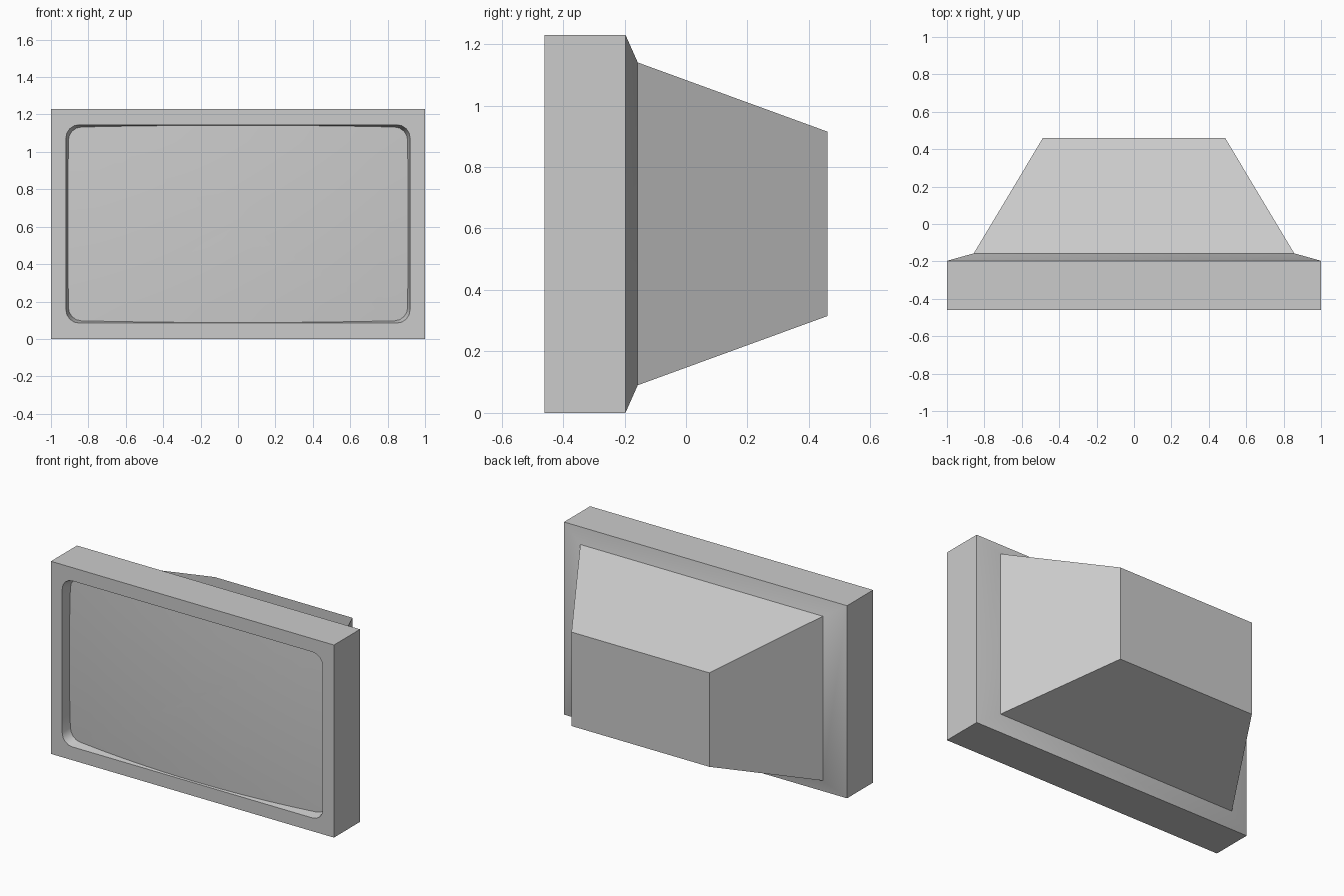
import bpy, bmesh, math

if "Cube" in bpy.data.objects:
    bpy.data.objects.remove(bpy.data.objects["Cube"])

FRONT, MID_Z = -0.46, 0.615

grey = bpy.data.materials.new("light grey plastic")
grey.use_nodes = True
color = (0.6, 0.6, 0.6, 1)
grey.diffuse_color = color
grey.node_tree.nodes["Principled BSDF"].inputs["Base Color"].default_value = color


def finish(name, bm):
    bmesh.ops.recalc_face_normals(bm, faces=bm.faces)
    mesh = bpy.data.meshes.new(name)
    bm.to_mesh(mesh)
    bm.free()
    mesh.materials.append(grey)
    obj = bpy.data.objects.new(name, mesh)
    bpy.context.collection.objects.link(obj)
    bpy.ops.object.select_all(action="DESELECT")
    obj.select_set(True)
    bpy.context.view_layer.objects.active = obj
    bpy.ops.object.shade_smooth_by_angle(angle=math.radians(30))
    return obj


def rect(bm, half_x, half_z, y):
    return [bm.verts.new((sx * half_x, y, MID_Z + sz * half_z))
            for sx, sz in ((-1, -1), (1, -1), (1, 1), (-1, 1))]


def bridge(bm, a, b):
    n = len(a)
    for i in range(n):
        bm.faces.new((a[i], a[(i + 1) % n], b[(i + 1) % n], b[i]))


def rounded_outline(half_x, half_z, r, arc=4, split=10):
    """Rounded rectangle as (x, z) pairs, with its straight edges divided."""
    corners = []
    for k, (sx, sz) in enumerate(((1, 1), (-1, 1), (-1, -1), (1, -1))):
        for j in range(arc + 1):
            a = (k + j / arc) * math.pi / 2
            corners.append((sx * (half_x - r) + r * math.cos(a),
                            sz * (half_z - r) + r * math.sin(a)))
    points = []
    for i, p in enumerate(corners):
        q = corners[(i + 1) % len(corners)]
        steps = split if i % (arc + 1) == arc else 1
        points += [(p[0] + (q[0] - p[0]) * t / steps,
                    p[1] + (q[1] - p[1]) * t / steps) for t in range(steps)]
    return points


def glass_depth(x, z):
    return 0.002 + 0.065 * x * x + 0.04 * z * z


opening = rounded_outline(0.92, 0.53, 0.07)
inner = [(x - math.copysign(0.2 * glass_depth(x, z), x) * min(1, abs(x) / 0.85),
          z - math.copysign(0.2 * glass_depth(x, z), z) * min(1, abs(z) / 0.46))
         for x, z in opening]

# Housing: front frame, sloped shoulder and tapering back
bm = bmesh.new()
sections = [rect(bm, *s) for s in ((1, MID_Z, FRONT), (1, MID_Z, -0.197),
                                   (0.857, 0.525, -0.157), (0.487, 0.3, 0.46))]
for a, b in zip(sections, sections[1:]):
    bridge(bm, a, b)
bm.faces.new(sections[-1])

# Frame face around the opening, and the recess wall
rim = [bm.verts.new((x, FRONT, MID_Z + z)) for x, z in opening]
loops = []
for ring in (sections[0], rim):
    for i, v in enumerate(ring):
        w = ring[(i + 1) % len(ring)]
        loops.append(bm.edges.get((v, w)) or bm.edges.new((v, w)))
bmesh.ops.triangle_fill(bm, edges=loops, use_beauty=True, normal=(0, -1, 0))
wall = [bm.verts.new((x, FRONT + glass_depth(x, z), MID_Z + z)) for x, z in inner]
bridge(bm, rim, wall)
finish("housing", bm)

# Screen: shallow dome made of concentric rings
bm = bmesh.new()
rings = []
STEPS = 6
for s in range(STEPS, 0, -1):
    f = s / STEPS
    rings.append([bm.verts.new((x * f, FRONT + glass_depth(x * f, z * f), MID_Z + z * f))
                  for x, z in inner])
for a, b in zip(rings, rings[1:]):
    bridge(bm, a, b)
centre = bm.verts.new((0, FRONT + glass_depth(0, 0), MID_Z))
last = rings[-1]
for i, v in enumerate(last):
    bm.faces.new((v, last[(i + 1) % len(last)], centre))
screen = finish("screen", bm)
# Open surface: make it face forward
if screen.data.polygons[0].normal.y > 0:
    screen.data.flip_normals()
